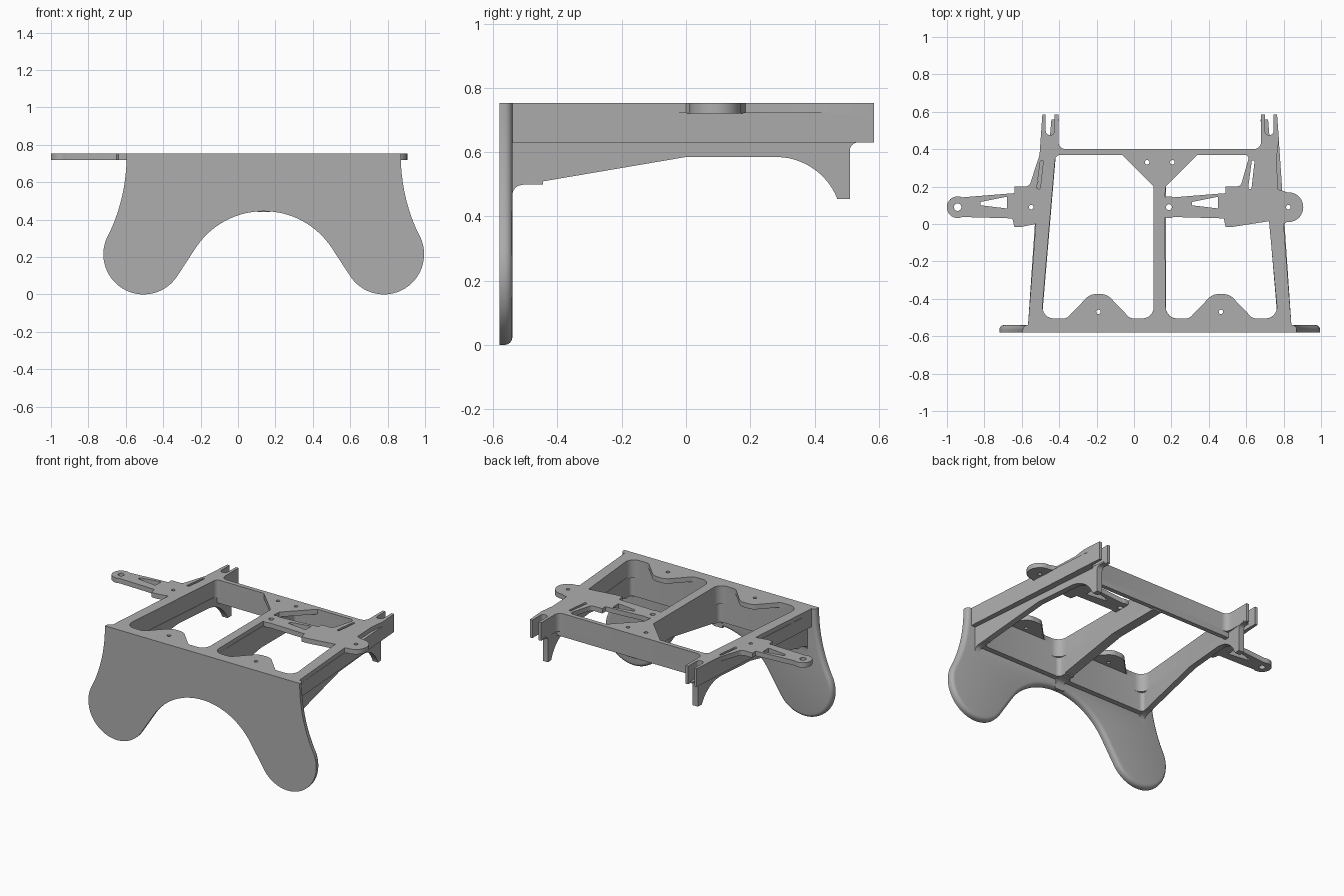
import bpy, bmesh, math
from mathutils import Vector, Matrix

if "Cube" in bpy.data.objects:
    bpy.data.objects.remove(bpy.data.objects["Cube"], do_unlink=True)

grey = bpy.data.materials.new("plain grey")
grey.use_nodes = True
COLOUR = (0.42, 0.42, 0.42, 1)
grey.diffuse_color = COLOUR
grey.node_tree.nodes["Principled BSDF"].inputs["Base Color"].default_value = COLOUR

MID = 0.1375            # symmetry line of the frame
TOP, DECK_LOW, WALL_LOW = 0.753, 0.72, 0.63


def arc(cx, cy, radius, start, end, steps=20):
    """Points along a circular arc, angles in degrees."""
    angles = [math.radians(start + (end - start) * i / steps) for i in range(steps + 1)]
    return [(cx + radius * math.cos(a), cy + radius * math.sin(a)) for a in angles]


def mirror(points):
    """Mirror an outline across the symmetry line, keeping its direction."""
    return [(2 * MID - p[0], *p[1:]) for p in reversed(points)]


def rounded(points, steps=6):
    """Replace every corner that carries a radius by a tangent arc."""
    result = []
    for i, p in enumerate(points):
        here = Vector(p[:2])
        if len(p) < 3:
            result.append(here)
            continue
        before = (Vector(points[i - 1][:2]) - here)
        after = (Vector(points[(i + 1) % len(points)][:2]) - here)
        half = before.angle(after) / 2
        reach = min(p[2] / math.tan(half), before.length * 0.49, after.length * 0.49)
        radius = reach * math.tan(half)
        centre = here + (before.normalized() + after.normalized()).normalized() * radius / math.sin(half)
        first = here + before.normalized() * reach - centre
        last = here + after.normalized() * reach - centre
        turn = math.atan2(first.cross(last), first.dot(last))
        for k in range(steps + 1):
            result.append(centre + Matrix.Rotation(turn * k / steps, 2) @ first)
    return result


def prism(name, loops, low, high, place=lambda a, b, c: (a, b, c), round_edge=None):
    """Extrude an outline with holes; place maps (a, b, height) to x, y, z."""
    bm = bmesh.new()
    edges = []
    for loop in loops:
        verts = [bm.verts.new((p[0], p[1], low)) for p in rounded(loop)]
        if len(loops) == 1:
            bm.faces.new(verts)
        else:
            edges += [bm.edges.new((verts[i - 1], verts[i])) for i in range(len(verts))]
    if edges:
        bmesh.ops.triangle_fill(bm, edges=edges, use_beauty=True)
    lifted = bmesh.ops.extrude_face_region(bm, geom=bm.faces[:])["geom"]
    for v in lifted:
        if isinstance(v, bmesh.types.BMVert):
            v.co.z = high
    for v in bm.verts:
        v.co = place(*v.co)
    bmesh.ops.recalc_face_normals(bm, faces=bm.faces)
    if round_edge:
        chosen = [e for e in bm.edges if round_edge(e)]
        bmesh.ops.bevel(bm, geom=chosen, offset=0.025, segments=4, profile=0.5,
                        affect='EDGES', clamp_overlap=False)
    mesh = bpy.data.meshes.new(name)
    bm.to_mesh(mesh)
    bm.free()
    mesh.materials.append(grey)
    obj = bpy.data.objects.new(name, mesh)
    bpy.context.collection.objects.link(obj)
    bpy.ops.object.select_all(action='DESELECT')
    obj.select_set(True)
    bpy.context.view_layer.objects.active = obj
    bpy.ops.object.shade_smooth_by_angle(angle=math.radians(30))
    return obj


def hole(x, y, radius=0.012):
    return arc(x, y, radius, 0, 345, 23)


# Front plate with two rounded legs and an arch between them
side = []
for i in range(12):
    t = i / 12
    side.append((-0.595 - 0.096 * t * t, TOP * (1 - t) ** 2 + 1.04 * t * (1 - t) + 0.322 * t * t))
leg = side + arc(-0.505, 0.215, 0.215, 150, 326.4, 32)
arch = arc(MID, 0.01, 0.435, 146.4, 33.6, 32)
plate_outline = leg + arch + mirror(leg)


def back_rim(edge):
    return (all(v.co.y > -0.55 for v in edge.verts)
            and not all(v.co.z > TOP - 0.001 for v in edge.verts))


prism("front_plate", [plate_outline], -0.58, -0.54, lambda a, b, c: (a, c, b), back_rim)

# Rear forks, shared by the deck and the walls below it
left_fork = [(-0.405, 0.4, 0.04), (-0.405, 0.585), (-0.425, 0.585), (-0.425, 0.475, 0.024),
             (-0.472, 0.475, 0.024), (-0.472, 0.585), (-0.49, 0.585)]
right_fork = mirror(left_fork)
front_corners = [(-0.568, -0.56), (2 * MID + 0.568, -0.56)]

# Thin deck: arms, tabs, corner web and all openings
ear = arc(0.825, 0.09, 0.08, -95, 95)
arm_tip = arc(-0.943, 0.09, 0.058, 65, 295)
arm_back = [(-0.64, 0.2), (-0.64, 0.165)]
arm_front = [(-0.65, 0.03), (-0.64, -0.015), (-0.6, -0.015)]
ARM_STEP = 1.13         # distance between the two equal arms


def shifted(points):
    return [(p[0] + ARM_STEP, *p[1:]) for p in points]


deck_outline = (front_corners + [(0.8, 0.0)] + ear + [(0.77, 0.185), (0.762, 0.35), (0.775, 0.45)]
                + right_fork + left_fork + [(-0.505, 0.37), (-0.56, 0.2, 0.03)]
                + arm_back + arm_tip + arm_front + [(-0.525, 0.0)])

front_edge = [(-0.495, -0.505, 0.06), (-0.36, -0.505, 0.04), (-0.235, -0.375, 0.07),
              (-0.145, -0.375, 0.07), (-0.02, -0.505, 0.04), (0.105, -0.505, 0.06)]
web_edge = [(0.105, 0.2), (-0.065, 0.37)]
left_opening = front_edge + web_edge + [(-0.42, 0.37, 0.03)]
inner_tip = arc(0.187, 0.09, 0.058, -65, -110, 6)
right_opening = (mirror(front_edge) + [(0.722, 0.015)] + list(reversed(shifted(arm_front)))
                 + inner_tip + [(0.165, 0.036)])
upper_opening = ([(0.165, 0.145)] + arc(0.187, 0.09, 0.058, 110, 65, 6)
                 + list(reversed(shifted(arm_back)))
                 + [(0.57, 0.2, 0.03), (0.618, 0.37, 0.02)] + mirror(web_edge))

arm_window = [(-0.82, 0.118), (-0.82, 0.1), (-0.68, 0.083), (-0.68, 0.146)]
arm_slot = [(-0.52, 0.19, 0.008), (-0.502, 0.185, 0.008), (-0.485, 0.34, 0.008), (-0.5, 0.34, 0.008)]
tab_x = -0.19
small_holes = [hole(tab_x, -0.47), hole(2 * MID - tab_x, -0.47),
               hole(0.07, 0.33), hole(0.205, 0.33),
               hole(-0.943, 0.09, 0.02), hole(0.187, 0.09, 0.016),
               hole(-0.55, 0.09), hole(0.825, 0.09)]
prism("top_deck", [deck_outline, left_opening, right_opening, upper_opening, arm_window, arm_slot,
                   shifted(arm_window), shifted(arm_slot)] + small_holes, DECK_LOW, TOP)

# Frame walls under the deck
bay = [(-0.495, -0.505, 0.06), (0.105, -0.505, 0.06), (0.105, 0.37, 0.02), (-0.42, 0.37, 0.03)]
walls_outline = front_corners + right_fork + left_fork
prism("frame_walls", [walls_outline, bay, mirror(bay)], WALL_LOW, DECK_LOW + 0.004)

# Deep front beam with rounded inner corners
half_beam = [(MID - 0.0325, -0.445), (MID - 0.0325, -0.505, 0.055),
             (-0.495, -0.505, 0.055), (-0.49, -0.445), (-0.525, -0.445), (-0.53, -0.56)]
prism("front_beam", [half_beam + mirror(half_beam)], 0.5, WALL_LOW + 0.01)

# Lower edge of the rear crossbar
prism("rear_crossbar", [[(-0.42, 0.37), (2 * MID + 0.42, 0.37), (2 * MID + 0.42, 0.4), (-0.42, 0.4)]],
      0.595, WALL_LOW + 0.01)

# Tapered keels under the rails, ending in a hook at the rear
keel_front = [(-0.56, 0.64), (-0.56, 0.44), (-0.54, 0.44), (-0.54, 0.493, 0.045), (0, 0.585, 0.1)]
hook = [(0.28, 0.585)] + arc(0.28, 0.38, 0.205, 84, 22, 12) + [
    (0.47, 0.455), (0.51, 0.455), (0.51, WALL_LOW, 0.04), (0.56, WALL_LOW), (0.56, 0.64)]
SLOPE = 0.085
for name, sign in (("right_keel", -1), ("left_keel", 1)):
    prism(name, [keel_front + hook], 0.59, 0.63,
          lambda a, b, c, s=sign: (MID + s * (c - SLOPE * (a + 0.45) + 0.035), a, b))
prism("middle_keel", [keel_front + [(0.385, 0.585), (0.385, 0.64)]], MID - 0.0325, MID + 0.0325,
      lambda a, b, c: (c, a, b))
